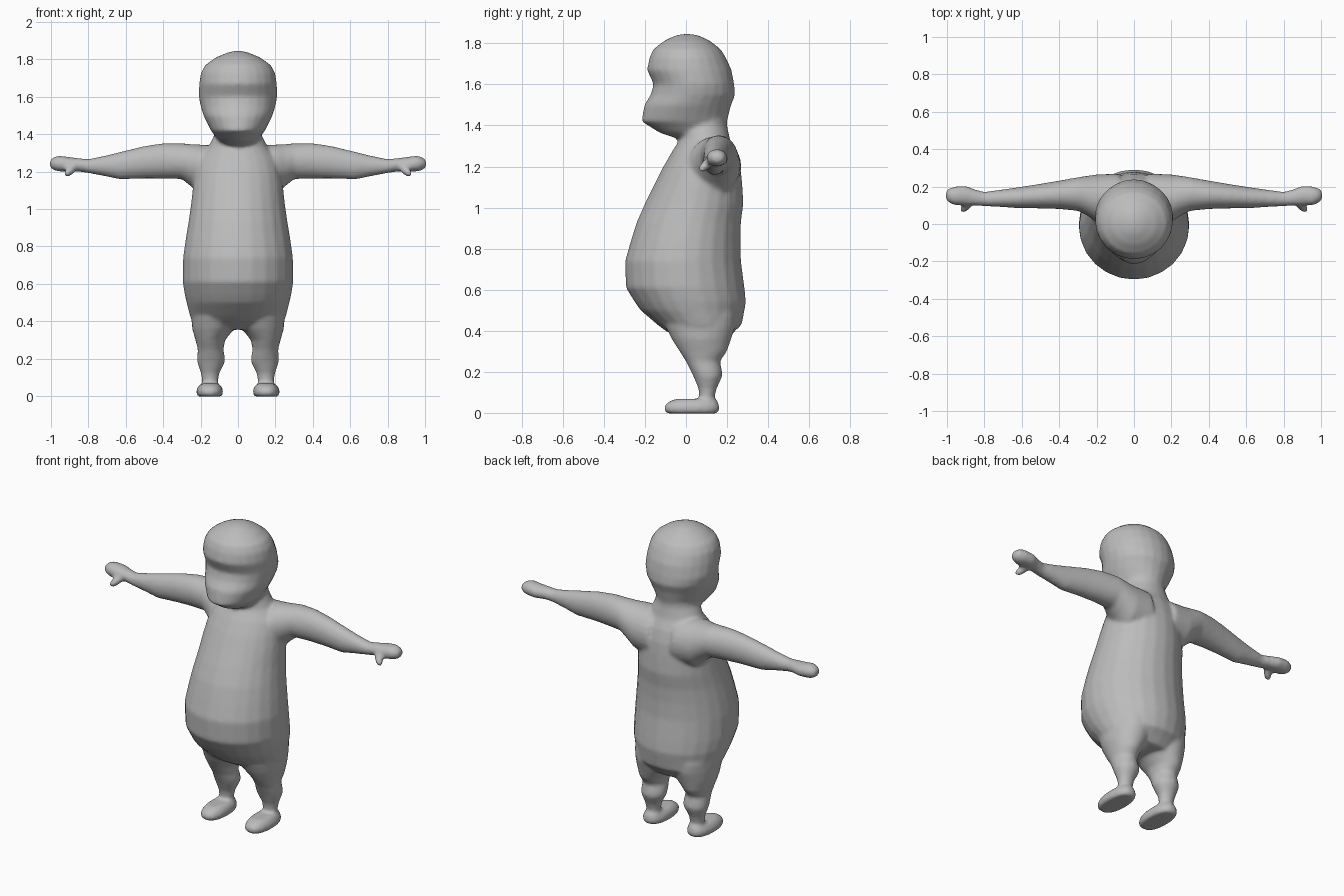
import bpy, bmesh, math
from mathutils import Vector, Matrix

SIDES = 24
bm = bmesh.new()


def loft(rings):
    """Skin a list of closed rings (lists of points) and cap both ends."""
    loops = [[bm.verts.new(p) for p in ring] for ring in rings]
    for a, b in zip(loops, loops[1:]):
        for i in range(SIDES):
            j = (i + 1) % SIDES
            bm.faces.new((a[i], a[j], b[j], b[i]))
    bm.faces.new(loops[0][::-1])
    bm.faces.new(loops[-1])


def oval(lo1, hi1, lo2, hi2, place, power=1.0):
    """Oval between two pairs of limits, mapped to 3D by place(u, v)."""
    pts = []
    for i in range(SIDES):
        t = math.tau * i / SIDES
        c, s = math.cos(t), math.sin(t)
        c = math.copysign(abs(c) ** power, c)
        s = math.copysign(abs(s) ** power, s)
        pts.append(place((lo1 + hi1) / 2 + c * (hi1 - lo1) / 2,
                         (lo2 + hi2) / 2 + s * (hi2 - lo2) / 2))
    return pts


def upright(z, x0, x1, y0, y1, power=1.0):
    return oval(x0, x1, y0, y1, lambda u, v: Vector((u, v, z)), power)


# head: z, half width, front y, back y
HEAD = [(1.335, 0.07, -0.04, 0.16), (1.365, 0.105, -0.13, 0.20),
        (1.42, 0.145, -0.217, 0.20), (1.50, 0.185, -0.203, 0.22),
        (1.55, 0.20, -0.172, 0.24), (1.60, 0.21, -0.157, 0.235),
        (1.67, 0.208, -0.19, 0.222), (1.73, 0.198, -0.178, 0.195),
        (1.77, 0.175, -0.16, 0.17), (1.81, 0.12, -0.11, 0.12),
        (1.835, 0.06, -0.06, 0.07), (1.845, 0.02, -0.02, 0.03)]

# torso with round belly, up to the neck
TORSO = [(0.355, 0.19, -0.02, 0.20), (0.40, 0.245, -0.10, 0.24),
         (0.43, 0.258, -0.14, 0.272), (0.50, 0.275, -0.222, 0.285),
         (0.54, 0.285, -0.25, 0.292), (0.61, 0.296, -0.293, 0.285),
         (0.74, 0.294, -0.297, 0.268), (0.84, 0.28, -0.268, 0.265),
         (0.93, 0.265, -0.24, 0.268), (1.02, 0.252, -0.20, 0.28),
         (1.13, 0.24, -0.145, 0.273), (1.20, 0.228, -0.11, 0.265),
         (1.27, 0.205, -0.07, 0.245), (1.33, 0.16, -0.03, 0.215),
         (1.40, 0.125, -0.03, 0.20), (1.46, 0.12, -0.03, 0.20)]

for stack in (HEAD, TORSO):
    loft([upright(z, -w, w, f, b) for z, w, f, b in stack])

# arm and mitten hand: x, front y, back y, low z, high z
ARM = [(0.08, 0.02, 0.27, 1.06, 1.335), (0.20, 0.01, 0.265, 1.07, 1.345),
       (0.25, 0.045, 0.258, 1.12, 1.347), (0.30, 0.07, 0.25, 1.16, 1.352),
       (0.40, 0.08, 0.232, 1.163, 1.352), (0.50, 0.083, 0.215, 1.163, 1.337),
       (0.63, 0.085, 0.195, 1.158, 1.306), (0.70, 0.09, 0.185, 1.173, 1.288),
       (0.80, 0.095, 0.172, 1.192, 1.267), (0.85, 0.098, 0.185, 1.20, 1.272),
       (0.90, 0.098, 0.205, 1.20, 1.278), (0.96, 0.10, 0.20, 1.20, 1.286),
       (0.99, 0.115, 0.19, 1.21, 1.275), (1.006, 0.13, 0.175, 1.225, 1.26)]

# leg: z, inner x, outer x, front y, back y
LEG = [(0.03, 0.105, 0.195, 0.06, 0.145), (0.08, 0.106, 0.192, 0.065, 0.14),
       (0.12, 0.10, 0.198, 0.06, 0.15), (0.18, 0.07, 0.218, 0.035, 0.178),
       (0.21, 0.07, 0.218, 0.02, 0.175), (0.25, 0.078, 0.215, 0.0, 0.165),
       (0.30, 0.068, 0.228, -0.032, 0.20), (0.36, 0.02, 0.245, -0.07, 0.22),
       (0.42, 0.0, 0.25, -0.10, 0.24), (0.48, 0.02, 0.25, -0.10, 0.24)]

# foot: z, inner x, outer x, toe y, heel y
FOOT = [(-0.003, 0.09, 0.212, -0.09, 0.15), (0.012, 0.08, 0.222, -0.107, 0.163),
        (0.035, 0.08, 0.222, -0.105, 0.163), (0.055, 0.09, 0.21, -0.085, 0.155),
        (0.068, 0.105, 0.195, -0.05, 0.145)]

for side in (1, -1):
    loft([oval(f, b, lo, hi, lambda u, v, x=x: Vector((side * x, u, v)))
          for x, f, b, lo, hi in ARM])
    loft([upright(z, side * i, side * o, f, b) for z, i, o, f, b in LEG])
    loft([upright(z, side * i, side * o, f, b, 0.85) for z, i, o, f, b in FOOT])
    # thumb, pointing forward, down and outward
    direction = Vector((side * 0.55, -0.6, -0.55))
    thumb = (Matrix.Translation((side * 0.895, 0.098, 1.208))
             @ direction.to_track_quat('Z', 'Y').to_matrix().to_4x4()
             @ Matrix.Diagonal((0.024, 0.024, 0.052, 1)))
    bmesh.ops.create_uvsphere(bm, u_segments=16, v_segments=10, radius=1, matrix=thumb)

bmesh.ops.recalc_face_normals(bm, faces=bm.faces)
mesh = bpy.data.meshes.new("body")
bm.to_mesh(mesh)
bm.free()
body = bpy.data.objects.new("body", mesh)
bpy.context.collection.objects.link(body)

# one grey clay colour
grey = bpy.data.materials.new("clay grey")
grey.diffuse_color = (0.5, 0.5, 0.5, 1)
mesh.materials.append(grey)
mesh.shade_smooth()

# fuse the parts into one skin and soften the joins
fuse = body.modifiers.new("fuse", 'REMESH')
fuse.mode = 'VOXEL'
fuse.voxel_size = 0.011
fuse.use_smooth_shade = True
soften = body.modifiers.new("soften", 'SMOOTH')
soften.factor = 0.5
soften.iterations = 6
